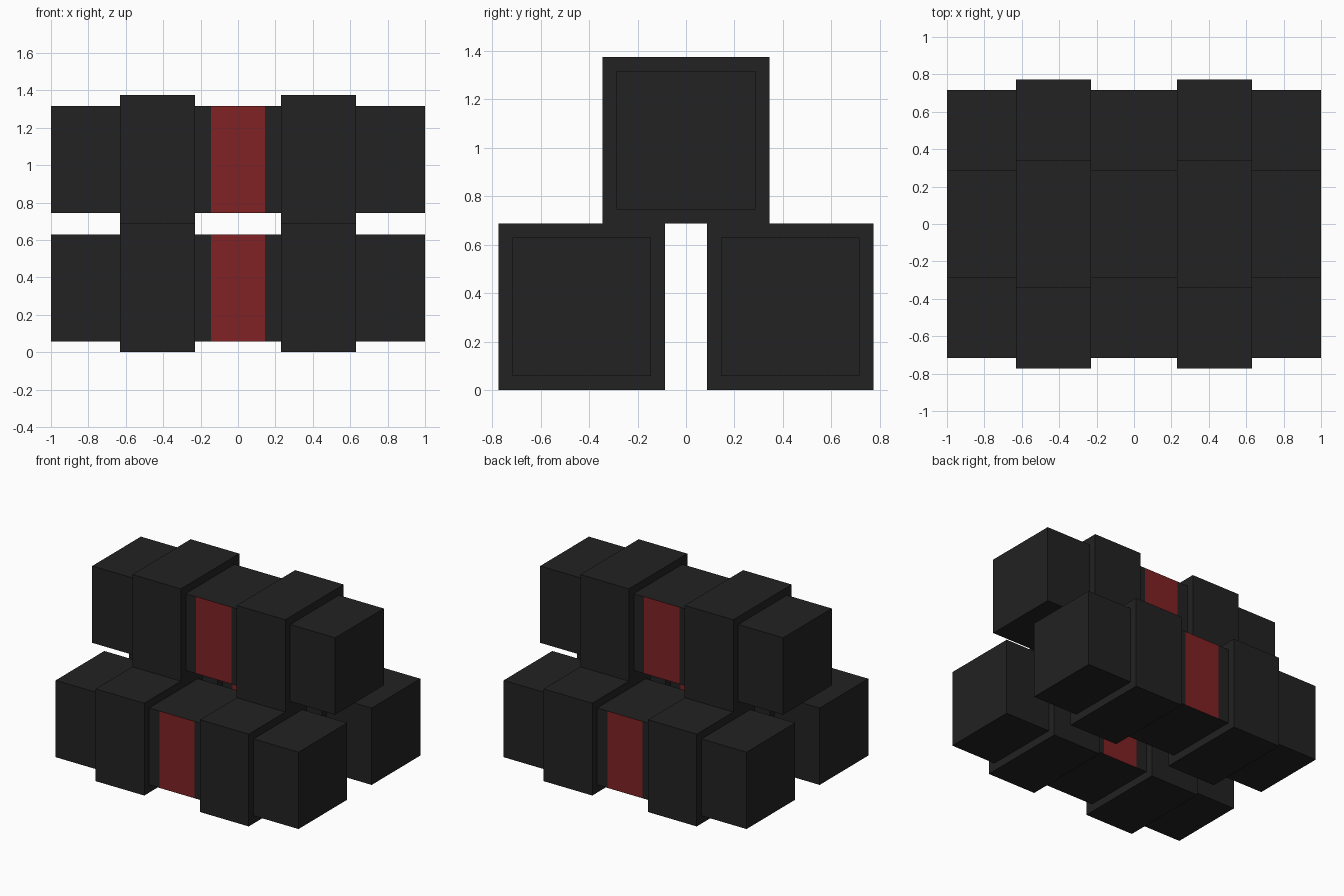
import bpy
import bmesh
from mathutils import Matrix, Vector

if "Cube" in bpy.data.objects:
    bpy.data.objects.remove(bpy.data.objects["Cube"], do_unlink=True)


def make_material(name, colour):
    mat = bpy.data.materials.new(name)
    mat.use_nodes = True
    mat.diffuse_color = colour
    mat.node_tree.nodes["Principled BSDF"].inputs["Base Color"].default_value = colour
    return mat


CHARCOAL = make_material("charcoal", (0.016, 0.016, 0.016, 1))
RED = make_material("dark red", (0.216, 0.016, 0.017, 1))

CORE = 0.572          # thickness of the long bar
COLLAR = 0.687        # thickness of the raised collars
BAND = 0.145          # half width of the red band


def make_box(name, centre, size, band=None):
    bm = bmesh.new()
    bmesh.ops.create_cube(bm, size=1, matrix=Matrix.Diagonal((*size, 1)))
    if band:
        # Slice the bar and colour the middle of its front and back faces
        for x in (-band, band):
            bmesh.ops.bisect_plane(bm, geom=bm.verts[:] + bm.edges[:] + bm.faces[:],
                                   plane_co=Vector((x, 0, 0)), plane_no=Vector((1, 0, 0)))
        bm.normal_update()
        for face in bm.faces:
            if abs(face.normal.y) > 0.9 and abs(face.calc_center_median().x) < band:
                face.material_index = 1
    mesh = bpy.data.meshes.new(name)
    bm.to_mesh(mesh)
    bm.free()
    mesh.materials.append(CHARCOAL)
    if band:
        mesh.materials.append(RED)
    obj = bpy.data.objects.new(name, mesh)
    obj.location = centre
    bpy.context.collection.objects.link(obj)
    return obj


# Three stacked bars, each with a red band and two collars
bars = {
    "front": (-0.43, COLLAR / 2),
    "back": (0.43, COLLAR / 2),
    "upper": (0, COLLAR * 1.5),
}
for label, (y, z) in bars.items():
    make_box(f"{label}_bar", (0, y, z), (2, CORE, CORE), BAND)
    for side, sign in (("left", 1), ("right", -1)):
        make_box(f"{label}_{side}_collar", (sign * 0.43, y, z), (0.4, COLLAR, COLLAR))
